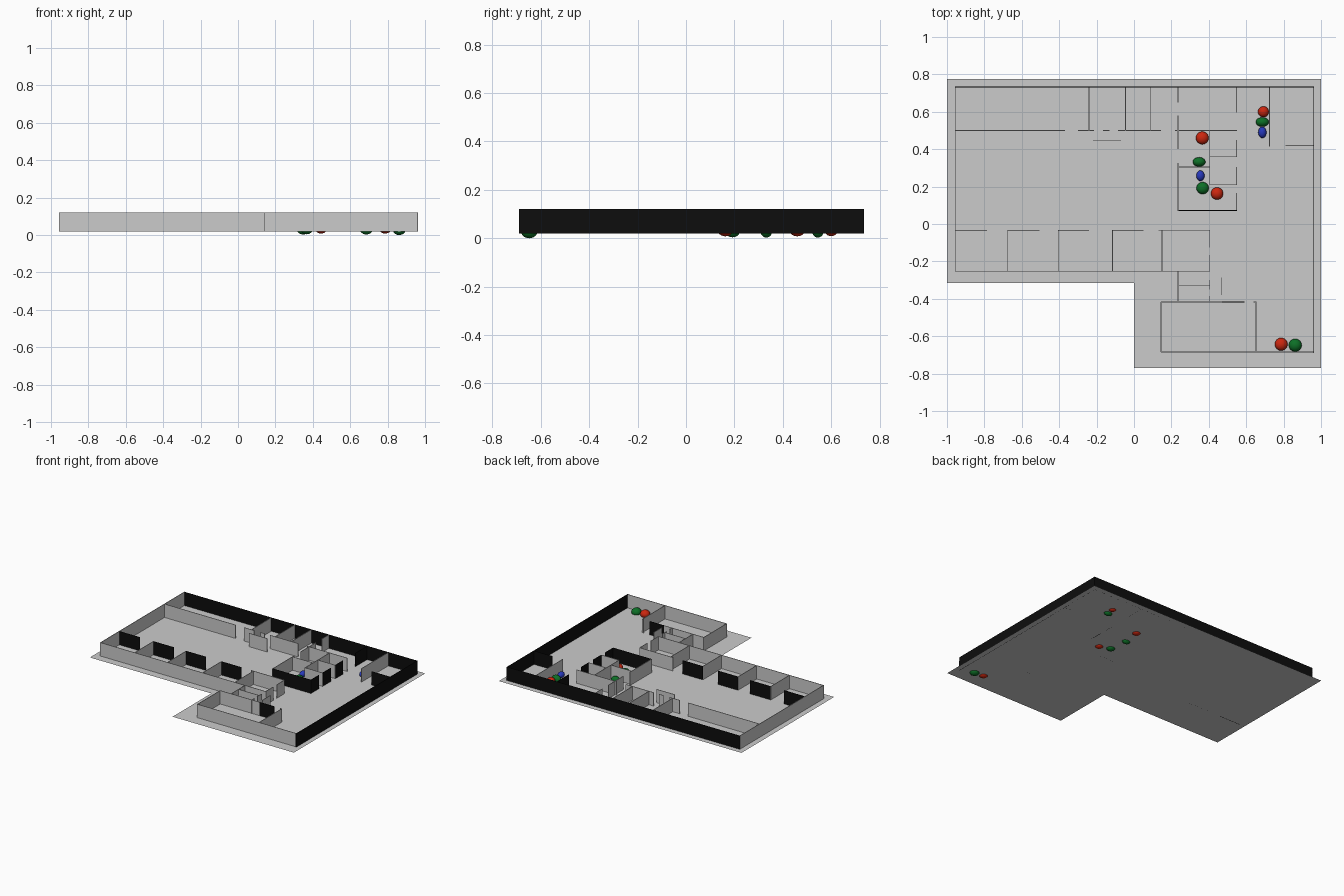
import bpy, bmesh

if "Cube" in bpy.data.objects:
    bpy.data.objects.remove(bpy.data.objects["Cube"])

FLOOR, TOP, T = 0.02, 0.12, 0.004


def material(name, rgb):
    m = bpy.data.materials.new(name)
    m.diffuse_color = (*rgb, 1)
    m.use_nodes = True
    m.node_tree.nodes["Principled BSDF"].inputs["Base Color"].default_value = m.diffuse_color
    return m


black = material("black", (0.004, 0.004, 0.004))
red = material("red", (0.6, 0.02, 0.005))
green = material("green", (0.004, 0.16, 0.02))
blue = material("blue", (0.02, 0.04, 0.5))


def make(name, bm, mat=None):
    me = bpy.data.meshes.new(name)
    bm.to_mesh(me)
    bm.free()
    ob = bpy.data.objects.new(name, me)
    bpy.context.collection.objects.link(ob)
    if mat:
        me.materials.append(mat)
    return ob


def walls(name, along, spec, mat=None):
    """Thin panels; spec = {fixed coordinate: [(start, end), ...]}."""
    bm = bmesh.new()
    for c, spans in spec.items():
        for a, b in spans:
            vs = bmesh.ops.create_cube(bm, size=1)["verts"]
            for v in vs:
                u = (a + b) / 2 + v.co.x * (b - a)
                w = c + v.co.y * T
                z = (FLOOR + TOP) / 2 + v.co.z * (TOP - FLOOR)
                v.co = (u, w, z) if along == "x" else (w, u, z)
    bmesh.ops.recalc_face_normals(bm, faces=bm.faces)
    return make(name, bm, mat)


# L-shaped floor sheet
bm = bmesh.new()
outline = [(-1, -.315), (0, -.315), (0, -.77), (1, -.77), (1, .775), (-1, .775)]
bm.faces.new([bm.verts.new((x, y, FLOOR)) for x, y in outline])
make("floor", bm)

# Outer shell
walls("back_wall", "x", {.733: [(-.958, .963)]}, black)
walls("right_wall", "y", {.961: [(-.69, .735)]}, black)
walls("left_wall", "y", {-.956: [(-.255, .735)]})
walls("front_walls", "x", {-.253: [(-.958, .405)], -.684: [(.145, .963)]})

# Office row along the left front
walls("office_fronts", "x", {-.033: [(-.955, -.785), (-.675, -.505),
                                     (-.405, -.24), (-.115, .05)]}, black)
walls("office_front_end", "x", {-.033: [(.13, .405)]})
walls("office_dividers", "y", {x: [(-.253, -.033)] for x in (-.675, -.405, -.115, .15)})
walls("office_end_wall", "y", {.405: [(-.125, -.033), (-.253, -.165),
                                      (-.35, -.30), (-.42, -.385)]})

# Small rooms and lower room
walls("closet_sides", "y", {.235: [(-.415, -.253)], .467: [(-.38, -.285)]})
walls("closet_divider", "x", {-.33: [(.235, .405)]})
walls("lower_room_sides", "y", {.145: [(-.684, -.417)], .652: [(-.684, -.417)]})
walls("lower_room_back", "x", {-.417: [(.145, .47), (.64, .654)]})
walls("lower_room_back_dark", "x", {-.417: [(.47, .59)]}, black)

# Back rooms
walls("back_room_fronts", "x", {.5: [(-.955, -.37), (-.30, -.215), (-.165, -.13),
                                     (-.085, .145), (.22, .55)],
                                .445: [(-.22, -.07)]})
walls("back_room_dividers", "y", {x: [(.5, .733)] for x in (-.24, -.045, .09)})
walls("corner_room_side", "y", {.725: [(.415, .733)]})
walls("corner_room_front", "x", {.418: [(.81, .961)]}, black)

# Central core
walls("core_left", "y", {.235: [(.65, .733), (.40, .58), (.07, .325)]})
walls("core_middle", "y", {.405: [(.21, .50)]})
walls("core_right", "y", {.55: [(.595, .733), (.36, .45), (.21, .305), (.07, .165)]}, black)
walls("core_partitions", "x", {.36: [(.405, .55)], .21: [(.405, .55)], .305: [(.235, .405)]})
walls("core_front", "x", {.072: [(.235, .55)]}, black)

# Coloured marker blobs: x, y, z, radii, colour
markers = [
    (.692, .60, .036, (.029, .029, .027), red),
    (.686, .545, .032, (.035, .025, .029), green),
    (.686, .49, .042, (.022, .030, .021), blue),
    (.365, .46, .036, (.034, .034, .028), red),
    (.348, .332, .032, (.034, .025, .029), green),
    (.355, .258, .042, (.022, .028, .021), blue),
    (.367, .192, .032, (.033, .032, .028), green),
    (.444, .163, .036, (.033, .033, .028), red),
    (.787, -.643, .036, (.034, .034, .028), red),
    (.862, -.648, .029, (.035, .034, .029), green),
]
for i, (x, y, z, radii, mat) in enumerate(markers):
    bm = bmesh.new()
    bmesh.ops.create_uvsphere(bm, u_segments=24, v_segments=12, radius=1)
    for v in bm.verts:
        v.co = (x + v.co.x * radii[0], y + v.co.y * radii[1], z + v.co.z * radii[2])
    for f in bm.faces:
        f.smooth = True
    make(f"marker_{i + 1}", bm, mat)
